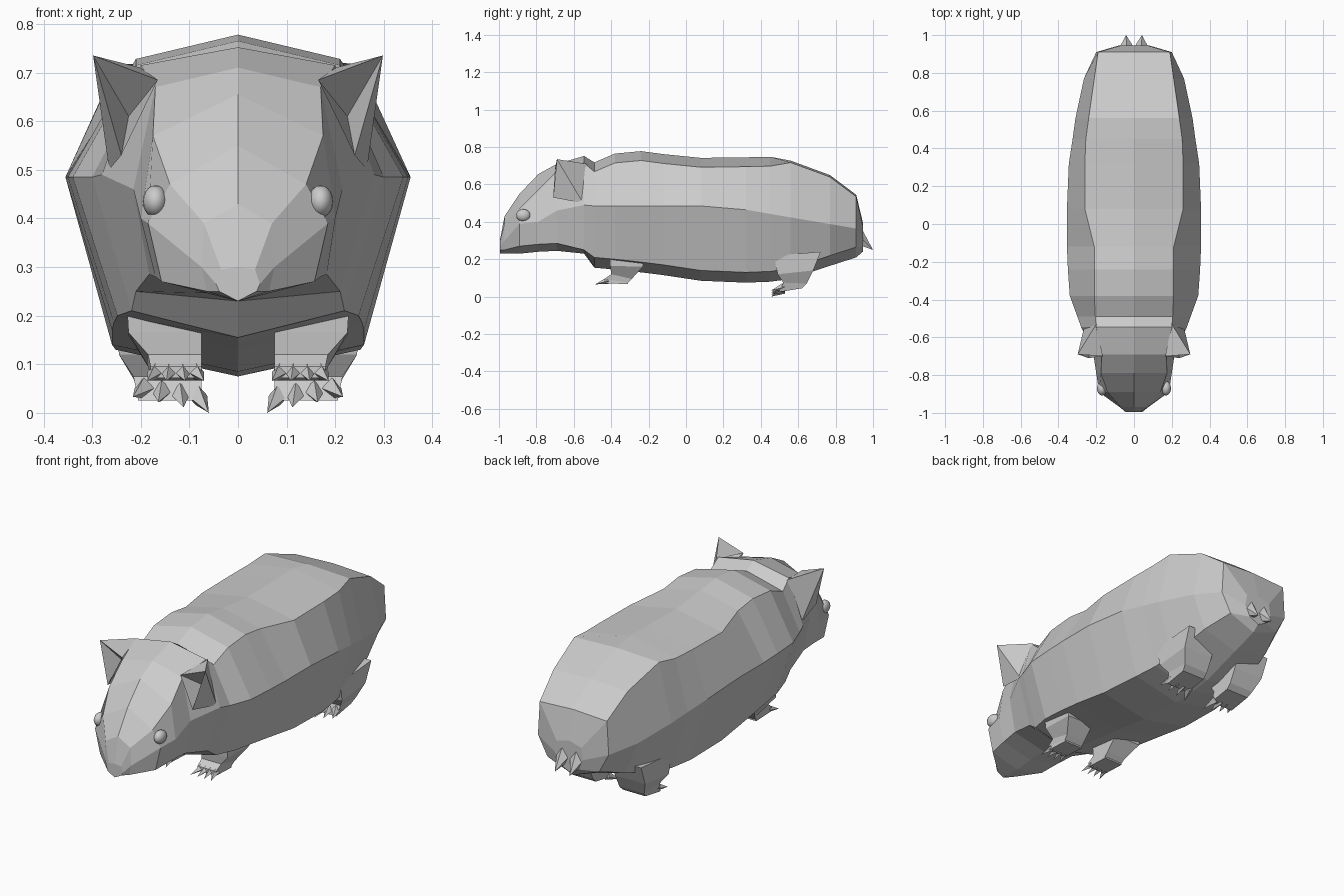
import bpy, bmesh
from mathutils import Vector

if "Cube" in bpy.data.objects:
    bpy.data.objects.remove(bpy.data.objects["Cube"])


def finish(name, bm):
    bmesh.ops.recalc_face_normals(bm, faces=bm.faces[:])
    me = bpy.data.meshes.new(name)
    bm.to_mesh(me)
    bm.free()
    ob = bpy.data.objects.new(name, me)
    bpy.context.collection.objects.link(ob)
    return ob


def loft(name, rings):
    """Skin a list of equal-length closed rings and cap both ends."""
    bm = bmesh.new()
    vs = [[bm.verts.new(p) for p in r] for r in rings]
    n = len(vs[0])
    for a, b in zip(vs, vs[1:]):
        for i in range(n):
            j = (i + 1) % n
            bm.faces.new((a[i], a[j], b[j], b[i]))
    bm.faces.new(vs[0][::-1])
    bm.faces.new(vs[-1])
    return finish(name, bm)


def flip(p, s):
    return (p[0] * s, p[1], p[2])


def section(y, top, edge, side, low, bottom):
    """Eight-sided symmetric ring in the plane y."""
    half = [(x, y, z) for x, z in (edge, side, low)]
    return [(0, y, top)] + half + [(0, y, bottom)] + [flip(p, -1) for p in half[::-1]]


def spike(name, base, tip, radius, sides=4):
    """Pointed cone from base to tip."""
    b, t = Vector(base), Vector(tip)
    bpy.ops.mesh.primitive_cone_add(vertices=sides, radius1=radius, radius2=0,
                                    depth=(t - b).length, location=(b + t) / 2)
    ob = bpy.context.object
    ob.name = name
    ob.rotation_euler = (t - b).to_track_quat('Z', 'Y').to_euler()


# Head: y, top z, brow x and z, cheek x and z, jaw z
head = [(-.995, .30, .035, .295, .045, .265, .25),
        (-.97, .43, .07, .39, .075, .30, .25),
        (-.89, .55, .14, .47, .185, .39, .27),
        (-.79, .655, .175, .57, .20, .40, .28),
        (-.69, .71, .17, .67, .215, .46, .285),
        (-.545, .752, .20, .715, .28, .49, .25)]
rings = [section(y, t, (x1, z1), (x2, z2), (min(.85 * x2, .21), z3), max(z3 - .04, .23))
         for y, t, x1, z1, x2, z2, z3 in head]

# Torso: y, top z, back edge x, side x, belly edge z
torso = [(-.49, .718, .205, .30, .21), (-.38, .765, .21, .34, .20),
         (-.24, .778, .21, .35, .185), (-.12, .762, .21, .355, .17),
         (.08, .742, .26, .355, .14), (.32, .745, .26, .345, .13),
         (.45, .748, .255, .325, .135), (.56, .727, .24, .31, .15),
         (.77, .65, .21, .265, .22), (.91, .545, .19, .20, .265)]
for y, t, x1, x2, z3 in torso:
    drop = .05 if y < .5 else .01
    z2 = .485 - .17 * max(0, y - .2)
    rings.append(section(y, t, (x1, t - drop), (x2, z2), (.73 * x2, z3), z3 - .055))
rings.append(section(.945, .40, (.07, .38), (.08, .32), (.05, .265), .24))
loft("body", rings)

# Leg rings: outer x, front y and z, back y and z
front_leg = [(.23, -.41, .24, -.22, .24), (.225, -.405, .165, -.23, .16),
             (.185, -.40, .12, -.29, .095), (.18, -.435, .095, -.31, .075),
             (.18, -.435, .072, -.31, .067)]
hind_leg = [(.25, .47, .22, .72, .24), (.245, .49, .12, .68, .14),
            (.215, .52, .075, .645, .07), (.205, .50, .025, .62, .045)]


def leg(name, data, s):
    loft(name, [[flip(p, s) for p in ((.075, yf, zf), (xo, yf, zf), (xo, yb, zb), (.075, yb, zb))]
                for xo, yf, zf, yb, zb in data])


for s, side in ((1, "left"), (-1, "right")):
    leg("front_leg_" + side, front_leg, s)
    leg("hind_leg_" + side, hind_leg, s)

    # Toes fan out from each foot
    for i in range(4):
        fan = i - 1.5
        x = .128 + fan * .027
        spike(f"front_toe_{side}_{i}", (s * x, -.42, .085),
              (s * (x + fan * .012), -.485, .066), .018)
        x = .138 + fan * .036
        spike(f"hind_toe_{side}_{i}", (s * x, .52, .036 + i * .005),
              (s * (x + fan * .016), .455, i * .011), .022)

    # Ear: hollow front, pointed tip, back joined to the head
    ear = [(.298, -.69, .735), (.165, -.70, .685), (.24, -.71, .53),
           (.225, -.60, .61), (.20, -.53, .71), (.265, -.55, .50)]
    bm = bmesh.new()
    vs = [bm.verts.new(flip(p, s)) for p in ear]
    for f in ("013", "123", "203", "041", "054", "025"):
        bm.faces.new([vs[int(c)] for c in f])
    finish("ear_" + side, bm)

    # Eye
    bpy.ops.mesh.primitive_uv_sphere_add(segments=16, ring_count=10, radius=1,
                                         location=(.17 * s, -.87, .435))
    eye = bpy.context.object
    eye.name = "eye_" + side
    eye.scale = (.026, .038, .033)
    bpy.ops.object.shade_smooth()

    # Tail point
    spike("tail_" + side, (.038 * s, .90, .33), (.042 * s, 1.0, .25), .055, 5)
